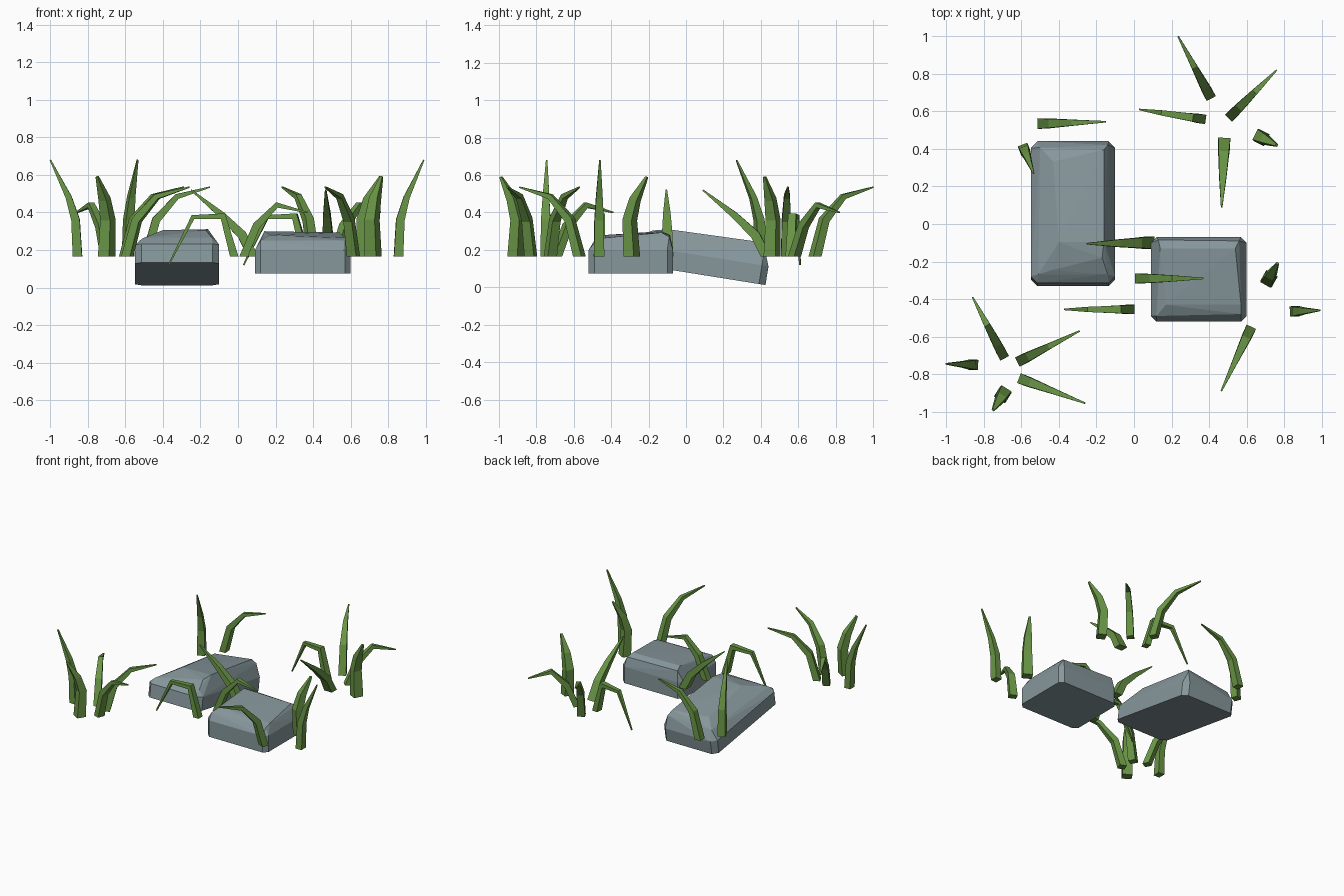
import bpy, bmesh, math
from mathutils import Vector

if "Cube" in bpy.data.objects:
    bpy.data.objects.remove(bpy.data.objects["Cube"])


def material(name, col):
    m = bpy.data.materials.new(name)
    m.diffuse_color = (*col, 1)
    m.use_nodes = True
    m.node_tree.nodes["Principled BSDF"].inputs["Base Color"].default_value = m.diffuse_color
    return m


STONE = material("stone", (0.24, 0.31, 0.33))
GRASS = material("grass", (0.14, 0.30, 0.06))


def finish(name, bm, mat):
    bmesh.ops.recalc_face_normals(bm, faces=bm.faces[:])
    me = bpy.data.meshes.new(name)
    bm.to_mesh(me)
    bm.free()
    me.materials.append(mat)
    ob = bpy.data.objects.new(name, me)
    bpy.context.collection.objects.link(ob)


def ring(x0, x1, y0, y1, z, c):
    """Rectangle with its corners cut off by c."""
    return [(x0 + c, y0, z), (x1 - c, y0, z), (x1, y0 + c, z), (x1, y1 - c, z),
            (x1 - c, y1, z), (x0 + c, y1, z), (x0, y1 - c, z), (x0, y0 + c, z)]


def rock(name, points, tilt=0.0, lift=0.0):
    """Faceted boulder: hull of the points, sheared to tilt along y."""
    bm = bmesh.new()
    for x, y, z in points:
        bm.verts.new((x, y + z * tilt, z + lift - tilt * y))
    res = bmesh.ops.convex_hull(bm, input=bm.verts[:])
    junk = [v for v in res["geom_interior"] if isinstance(v, bmesh.types.BMVert)]
    bmesh.ops.delete(bm, geom=junk, context='VERTS')
    bmesh.ops.dissolve_limit(bm, angle_limit=0.03, verts=bm.verts[:], edges=bm.edges[:])
    finish(name, bm, STONE)


# long tilted rock
rock("long_rock",
     ring(-0.55, -0.10, -0.33, 0.425, 0, 0.035)
     + ring(-0.55, -0.10, -0.33, 0.425, 0.10, 0.035)
     + [(-0.51, -0.29, 0.135), (-0.14, -0.29, 0.14), (-0.44, -0.27, 0.15), (-0.17, -0.21, 0.19),
        (-0.40, -0.13, 0.205), (-0.16, -0.13, 0.21), (-0.43, 0.30, 0.205),
        (-0.16, 0.36, 0.22), (-0.50, 0.38, 0.165), (-0.14, 0.39, 0.19)],
     0.16, 0.08)

# short rock
rock("short_rock",
     ring(0.09, 0.60, -0.52, -0.07, 0.075, 0.03)
     + ring(0.09, 0.60, -0.52, -0.07, 0.20, 0.03)
     + [(0.12, -0.49, 0.25), (0.57, -0.48, 0.25), (0.17, -0.43, 0.28), (0.57, -0.43, 0.265),
        (0.14, -0.13, 0.30), (0.54, -0.13, 0.293), (0.13, -0.085, 0.28), (0.56, -0.09, 0.27)])

# blade profiles: (reach, height, width) from root to tip
TALL = [(0, .165, .055), (.01, .36, .05), (.045, .48, .036), (.14, .68, .008)]
UPRIGHT = [(0, .165, .07), (-.012, .36, .062), (.02, .47, .05), (.09, .59, .014)]
ARCH = [(0, .165, .055), (.055, .36, .048), (.17, .485, .032), (.35, .535, .008)]
LEAN = [(0, .165, .065), (.06, .28, .055), (.17, .385, .04), (.34, .52, .008)]
BOW = [(0, .165, .052), (.07, .33, .046), (.18, .44, .033), (.345, .40, .008)]
DROOP = [(0, .165, .05), (.06, .38, .042), (.22, .375, .028), (.35, .12, .008)]

# profile, root x, root y, tip x, tip y
BLADES = [
    (ARCH, .40, .69, .235, 1.0), (BOW, .52, .58, .76, .82),
    (DROOP, .36, .56, .03, .61), (LEAN, .48, .43, .467, .09),
    (UPRIGHT, .68, .46, .76, .42),
    (BOW, -.70, -.695, -.86, -.39), (ARCH, -.60, -.725, -.29, -.57),
    (ARCH, -.59, -.83, -.26, -.955), (UPRIGHT, -.70, -.91, -.75, -.99),
    (TALL, -.855, -.75, -1.0, -.745),
    (ARCH, -.49, .535, -.15, .545), (TALL, -.585, .40, -.535, .27),
    (LEAN, .08, -.10, -.25, -.105), (BOW, .03, -.29, .37, -.29),
    (DROOP, -.02, -.455, -.37, -.455), (ARCH, .615, -.57, .465, -.89),
    (UPRIGHT, .72, -.29, .765, -.21), (TALL, .855, -.465, .99, -.46),
]


def blade(name, profile, x, y, tx, ty):
    """Tapered four-sided stem bent along its profile."""
    d = Vector((tx - x, ty - y, 0))
    k = d.length / profile[-1][0]
    d.normalize()
    side = Vector((-d.y, d.x, 0))
    path = [Vector((x, y, z)) + d * r * k for r, z, w in profile]
    bm = bmesh.new()
    rings = []
    for i, p in enumerate(path):
        a = (path[i] - path[i - 1]).normalized() if i else Vector((0, 0, 1))
        b = (path[i + 1] - path[i]).normalized() if i < len(path) - 1 else a
        t = (a + b).normalized() if i else a
        n = t.cross(side)
        h = profile[i][2] / 2
        rings.append([bm.verts.new(p + side * h * u + n * h * 0.9 * v)
                      for u, v in ((-1, -1), (1, -1), (1, 1), (-1, 1))])
    for lo, hi in zip(rings, rings[1:]):
        for j in range(4):
            m = (j + 1) % 4
            bm.faces.new((lo[j], lo[m], hi[m], hi[j]))
    bm.faces.new(rings[0])
    bm.faces.new(rings[-1])
    finish(name, bm, GRASS)


# grass clumps
for i, args in enumerate(BLADES):
    blade(f"grass_blade_{i + 1}", *args)
